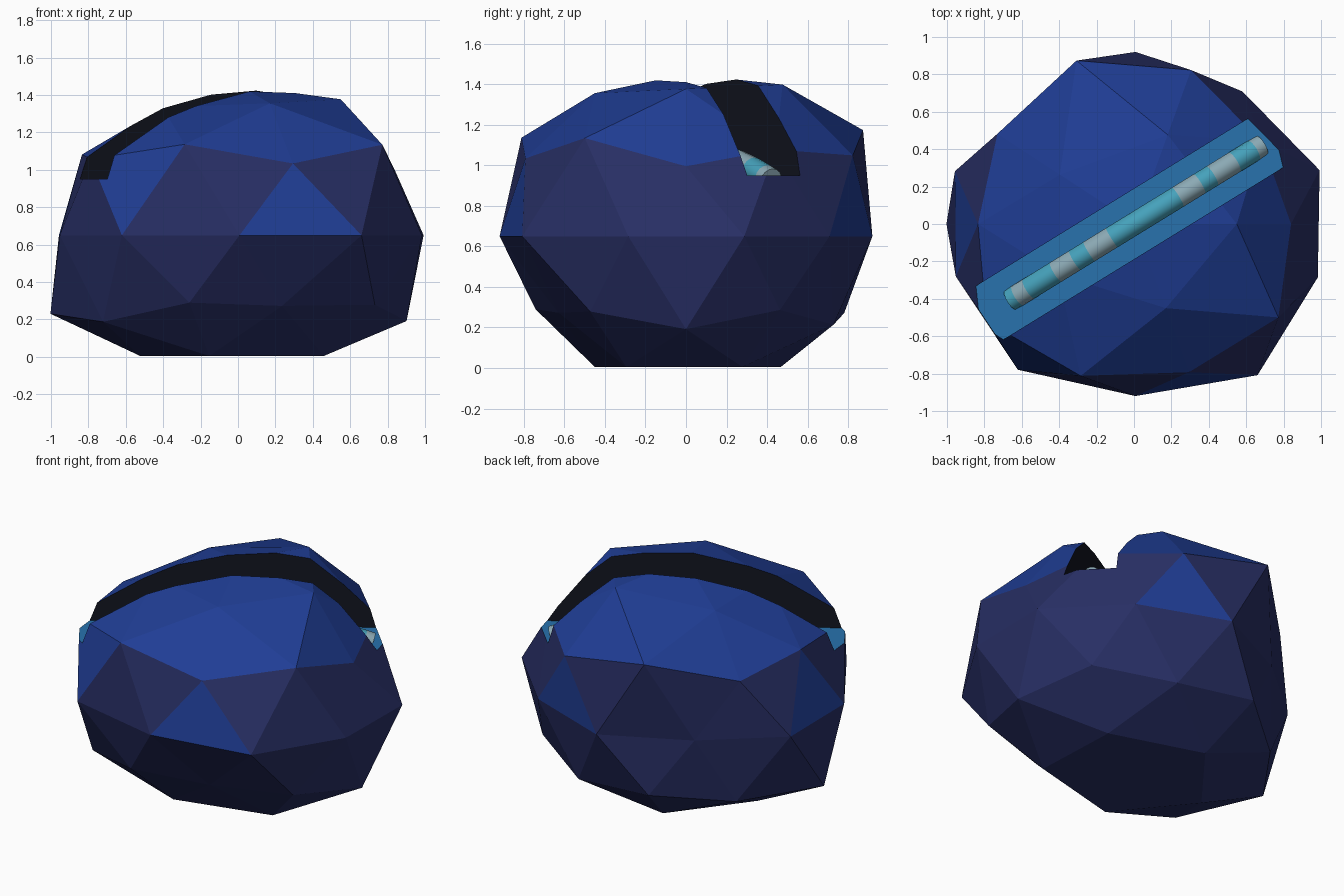
import bpy, bmesh, math
from mathutils import Vector, Matrix

if "Cube" in bpy.data.objects:
    bpy.data.objects.remove(bpy.data.objects["Cube"])

ANGLE = math.radians(31.6)      # heading of the groove
FLOOR = 0.95                    # groove floor height
WIDTH = 0.32


def material(name, rgb):
    m = bpy.data.materials.new(name)
    m.diffuse_color = (*rgb, 1)
    m.use_nodes = True
    m.node_tree.nodes["Principled BSDF"].inputs["Base Color"].default_value = m.diffuse_color
    return m


def make_object(name, bm, mats):
    me = bpy.data.meshes.new(name)
    bm.to_mesh(me)
    bm.free()
    for m in mats:
        me.materials.append(m)
    ob = bpy.data.objects.new(name, me)
    bpy.context.collection.objects.link(ob)
    return ob


blue = material("blue_stone", (0.014, 0.047, 0.30))
navy = material("navy_stone", (0.021, 0.028, 0.13))
black = material("groove_wall", (0.006, 0.0075, 0.014))
glow = material("groove_floor", (0.021, 0.17, 0.42))
teal = material("tube_teal", (0.06, 0.36, 0.50))
grey = material("tube_band", (0.26, 0.40, 0.46))
stone_mats = [blue, navy, black, glow]

# Stone: icosphere whose vertices are pushed in or out along their direction
# each ring: height on unit sphere, first angle, radii counter-clockwise
RINGS = [
    (1, 0, [0.965]),
    (0.8507, 0, [1.03, 1.06, 0.95, 0.97, 1.0]),
    (0.5257, 36, [0.98, 1.2, 0.99, 1.115, 1.11]),
    (0.4472, 0, [0.93, 1.075, 1.02, 1.1, 1.035]),
    (0, 18, [1.035, 0.973, 1.022, 0.9, 1.015, 1.01, 1.07, 1.022, 1.11, 1.025]),
    (-0.4472, 36, [0.98, 1.02, 1.13, 0.97, 1.0]),
    (-0.5257, 0, [1.05, 1.0, 1.0, 1.06, 0.865]),
    (-0.8507, 36, [1.0, 1.04, 1.01, 1.0, 1.06]),
    (-1, 0, [1.0]),
]
table = []
for z, start, radii in RINGS:
    flat = math.sqrt(1 - z * z)
    for i, r in enumerate(radii):
        a = math.radians(start + 360 * i / len(radii))
        table.append((Vector((flat * math.cos(a), flat * math.sin(a), z)), r))

bm = bmesh.new()
bmesh.ops.create_icosphere(bm, subdivisions=2, radius=1)
for v in bm.verts:
    r = max(table, key=lambda e: e[0].dot(v.co))[1]
    p = v.co * r
    v.co = (p.x + 0.008, p.y * 0.9, max(0.005, 0.65 + p.z * 0.83))

# Bright facets on top plus a few stray ones on the flanks
STRAY = [(0.32, -0.84), (0.30, 0.82), (-0.91, 0.0), (-0.56, -0.70)]
for f in bm.faces:
    c = f.calc_center_median()
    stray = c.z > 0.66 and any(math.dist(c.xy, s) < 0.09 for s in STRAY)
    f.material_index = 0 if c.z > 1.0 or stray else 1
stone = make_object("stone", bm, stone_mats)

# Groove: a long box cut out of the top
bm = bmesh.new()
bmesh.ops.create_cube(bm, size=1, matrix=Matrix.Rotation(ANGLE, 4, 'Z')
                      @ Matrix.Translation((0, 0, FLOOR + 0.5))
                      @ Matrix.Diagonal((3, WIDTH, 1, 1)))
bm.normal_update()
for f in bm.faces:
    f.material_index = 3 if f.normal.z < -0.5 else 2
cutter = make_object("groove_cutter", bm, stone_mats)
cutter.hide_render = True

mod = stone.modifiers.new("groove", 'BOOLEAN')
mod.operation = 'DIFFERENCE'
mod.solver = 'EXACT'
mod.object = cutter
bpy.context.view_layer.objects.active = stone
stone.select_set(True)
bpy.ops.object.modifier_apply(modifier=mod.name)
bpy.data.objects.remove(cutter)

# Tube: gently arched banded rod lying in the groove
BANDS = [(-0.73, -0.66), (-0.49, -0.37), (-0.28, -0.14),
         (0.275, 0.41), (0.49, 0.63), (0.75, 0.80)]
START, END, SIDES, RADIUS = -0.775, 0.80, 16, 0.06
stops = sorted({START, END, 0.0, 0.14, -0.57, -0.07, *(s for b in BANDS for s in b)})
bm = bmesh.new()
rings = []
for s in stops:
    z = 1.07 - 0.14 * (s / 0.79) ** 2
    tilt = math.atan(0.28 * s / 0.79 ** 2)
    frame = (Matrix.Rotation(ANGLE, 4, 'Z') @ Matrix.Translation((s, 0, z))
             @ Matrix.Rotation(tilt, 4, 'Y'))
    rings.append([bm.verts.new(frame @ Vector((0, RADIUS * math.cos(a), RADIUS * math.sin(a))))
                  for a in (2 * math.pi * k / SIDES for k in range(SIDES))])
for i in range(len(stops) - 1):
    mid = (stops[i] + stops[i + 1]) / 2
    banded = any(a < mid < b for a, b in BANDS)
    for k in range(SIDES):
        n = (k + 1) % SIDES
        f = bm.faces.new((rings[i][k], rings[i][n], rings[i + 1][n], rings[i + 1][k]))
        f.material_index = 1 if banded else 0
bm.faces.new(rings[0])
bm.faces.new(rings[-1]).material_index = 1
bmesh.ops.recalc_face_normals(bm, faces=bm.faces)
tube = make_object("banded_tube", bm, [teal, grey])

bpy.ops.object.select_all(action='DESELECT')
bpy.context.view_layer.objects.active = tube
tube.select_set(True)
bpy.ops.object.shade_smooth_by_angle(angle=math.radians(40))
